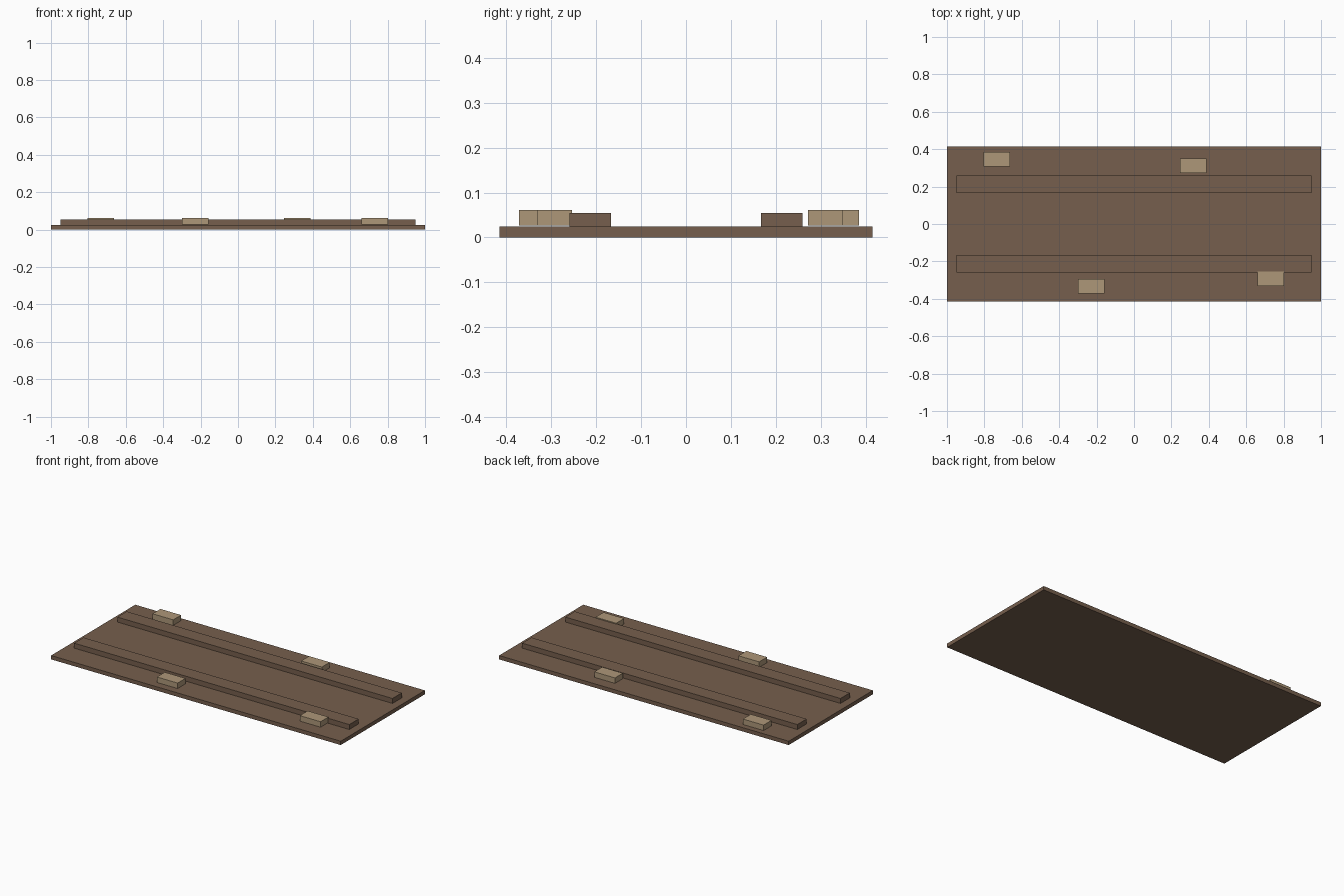
import bpy

cube = bpy.data.objects.get("Cube")
if cube:
    bpy.data.objects.remove(cube, do_unlink=True)


def make_material(name, rgb):
    mat = bpy.data.materials.new(name)
    mat.use_nodes = True
    color = (*rgb, 1.0)
    mat.diffuse_color = color
    mat.node_tree.nodes["Principled BSDF"].inputs["Base Color"].default_value = color
    return mat


def box(name, center, size, bottom, top, mat):
    """Flat-faced box with a given footprint, from bottom to top."""
    bpy.ops.mesh.primitive_cube_add(size=1, location=(*center, (bottom + top) / 2))
    obj = bpy.context.object
    obj.name = name
    obj.scale = (*size, top - bottom)
    bpy.ops.object.transform_apply(location=False, rotation=False, scale=True)
    obj.data.materials.append(mat)
    return obj


dark_wood = make_material("dark_wood", (0.18, 0.114, 0.074))
pale_wood = make_material("pale_wood", (0.42, 0.31, 0.19))

# Base board
BOARD_TOP = 0.024
box("base_board", (0, 0), (2.0, 0.83), 0, BOARD_TOP, dark_wood)

# Long rails, front and back
for name, side in (("front_rail", -1), ("back_rail", 1)):
    box(name, (0, side * 0.213), (1.9, 0.092), BOARD_TOP, 0.055, dark_wood)

# Small loose blocks outside the rails, resting just clear of the board
blocks = {
    "back_right_block": (-0.734, 0.346),
    "back_left_block": (0.317, 0.311),
    "front_right_block": (-0.228, -0.333),
    "front_left_block": (0.731, -0.293),
}
for name, center in blocks.items():
    box(name, center, (0.143, 0.078), 0.027, 0.061, pale_wood)
